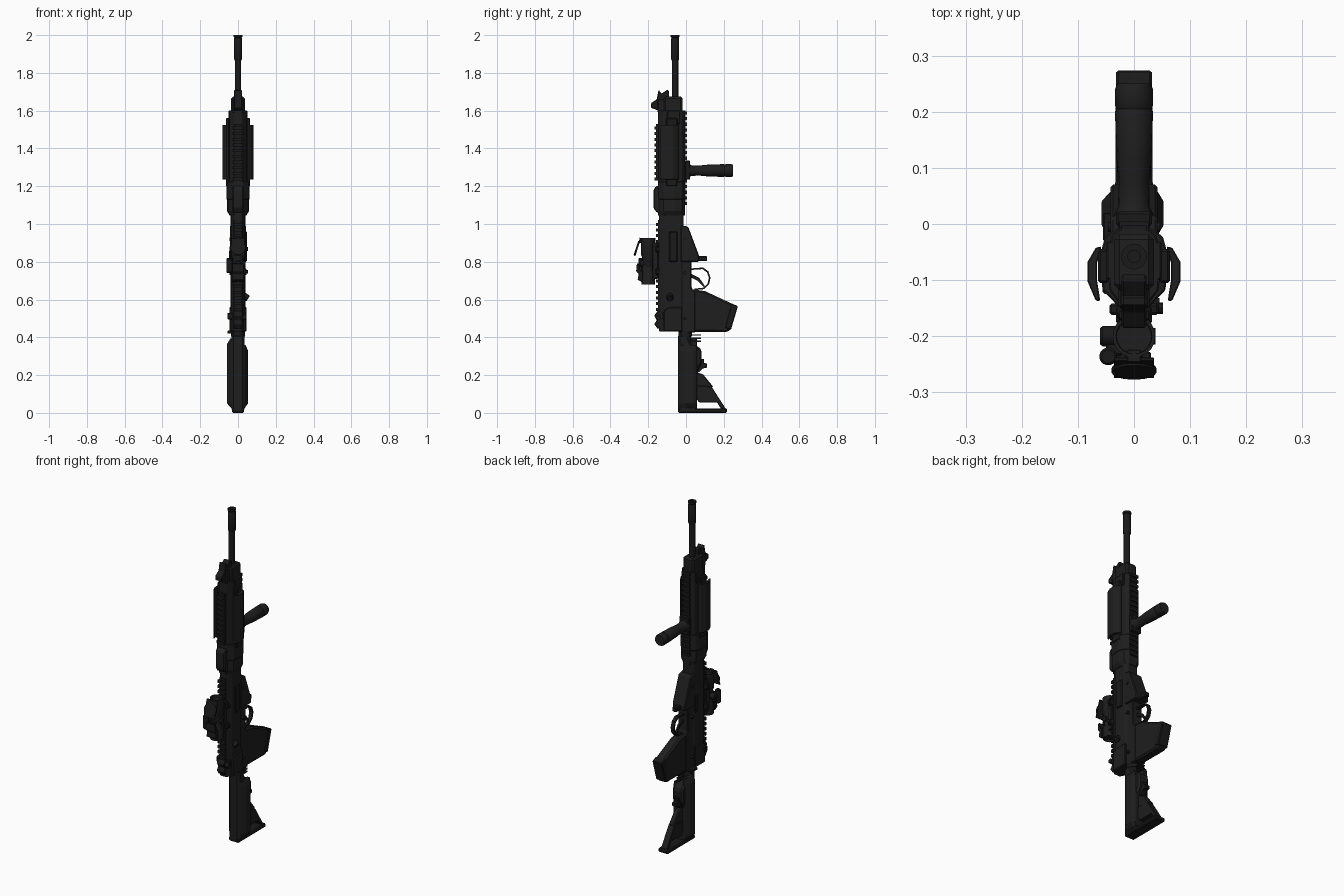
import bpy, bmesh, math
from mathutils import Vector, Matrix


def mat(name, c):
    m = bpy.data.materials.new(name)
    m.diffuse_color = (*c, 1)
    return m


BODY = mat("dark grey", (0.013, 0.013, 0.013))
METAL = mat("black metal", (0.010, 0.010, 0.011))


def finish(name, bm, m, bevel=0.0, smooth=False):
    bmesh.ops.recalc_face_normals(bm, faces=bm.faces)
    me = bpy.data.meshes.new(name)
    bm.to_mesh(me)
    bm.free()
    me.materials.append(m)
    ob = bpy.data.objects.new(name, me)
    bpy.context.collection.objects.link(ob)
    if bevel:
        b = ob.modifiers.new("bevel", 'BEVEL')
        b.width, b.segments, b.limit_method = bevel, 1, 'ANGLE'
    if smooth:
        bpy.ops.object.select_all(action='DESELECT')
        ob.select_set(True)
        bpy.context.view_layer.objects.active = ob
        bpy.ops.object.shade_smooth_by_angle(angle=math.radians(35))
    return ob


def loft(name, rings, m, bevel=0.0, smooth=False):
    """Skin a list of closed rings and cap the ends."""
    bm = bmesh.new()
    vs = [[bm.verts.new(p) for p in r] for r in rings]
    n = len(vs[0])
    for a, b in zip(vs, vs[1:]):
        for i in range(n):
            bm.faces.new((a[i], a[(i + 1) % n], b[(i + 1) % n], b[i]))
    bm.faces.new(vs[0])
    bm.faces.new(vs[-1])
    return finish(name, bm, m, bevel, smooth)


def box(name, x0, x1, y0, y1, z0, z1, m=BODY, bevel=0.004):
    q = [(x0, y0), (x1, y0), (x1, y1), (x0, y1)]
    return loft(name, [[(x, y, z) for x, y in q] for z in (z0, z1)], m, bevel)


def side(name, pts, x0, x1, m=BODY, bevel=0.005):
    """Side profile (y, z) extruded across x."""
    return loft(name, [[(x, y, z) for y, z in pts] for x in (x0, x1)], m, bevel)


def section(name, pts, zs, m=BODY, bevel=0.003):
    """Plan section (x, y) extruded along z."""
    return loft(name, [[(x, y, z) for x, y in pts] for z in zs], m, bevel)


def turned(name, origin, axis, prof, m=METAL, n=20):
    """Round part: profile of (distance along axis, radius)."""
    q = Vector(axis).to_track_quat('Z', 'Y')
    rings = [[Vector(origin) + q @ Vector((r * math.cos(t), r * math.sin(t), d))
              for t in (2 * math.pi * i / n for i in range(n))] for d, r in prof]
    return loft(name, rings, m, 0, True)


def teeth(name, x, y0, y1, z0, z1, step=0.03):
    """Rail: a solid spine with evenly spaced cross ribs."""
    bm = bmesh.new()
    spans = [(z0 + i * step, z0 + i * step + step * 0.55) for i in range(int((z1 - z0) / step))]
    for a, b in spans:
        mtx = Matrix.Translation((0, (y0 + y1) / 2, (a + b) / 2)) @ Matrix.Diagonal((2 * x, abs(y1 - y0), b - a, 1))
        bmesh.ops.create_cube(bm, size=1, matrix=mtx)
    finish(name, bm, METAL)


BY = -0.058  # bore line

# Barrel and muzzle device
turned("barrel", (0, BY, 1.1), (0, 0, 1), [(0, .017), (.77, .017)])
turned("muzzle_device", (0, BY, 1.865), (0, 0, 1),
       [(0, .017), (.008, .022), (.115, .022), (.12, .019), (.125, .023), (.135, .023), (.135, .011), (.09, .011)])

# Handguard: chamfered tube with a narrower nose
hg = [(-.024, -.148), (.024, -.148), (.05, -.118), (.055, -.06), (.046, -.022), (.024, -.006),
      (-.024, -.006), (-.046, -.022), (-.055, -.06), (-.05, -.118)]
section("handguard", [(x * .88, y) for x, y in hg], (1.1, 1.6))
section("handguard_collar", [(x * 1.12, y) for x, y in hg], (1.13, 1.225))
loft("handguard_rear_taper", [[(x * s, y, z) for x, y in hg] for z, s in ((1.045, .8), (1.07, 1.08), (1.13, 1.08))], BODY)
box("handguard_nose", -.036, .036, -.118, -.018, 1.58, 1.675, bevel=.01)
box("front_sight_base", -.028, .028, -.15, -.10, 1.59, 1.66)
side("front_sight", [(-.145, 1.6), (-.185, 1.615), (-.185, 1.64), (-.155, 1.66), (-.145, 1.71),
                     (-.13, 1.69), (-.10, 1.71), (-.09, 1.705), (-.09, 1.6)], -.022, .022, METAL, .003)

# Rails
box("upper_front_rail", -.022, .022, -.158, -.14, 1.23, 1.53, METAL, 0)
teeth("upper_front_rail_ribs", .026, -.168, -.155, 1.23, 1.53)
box("lower_rail", -.022, .022, -.01, -.002, 1.1, 1.6, METAL, 0)
teeth("lower_rail_ribs", .026, -.006, .005, 1.1, 1.61)
box("receiver_rail", -.02, .02, -.148, -.12, .53, 1.02, METAL, 0)
teeth("receiver_rail_ribs", .025, -.16, -.145, .54, 1.02)

# Curved rail covers and side rails, both sides
for s, tag in ((1, "right"), (-1, "left")):
    box(tag + "_side_rail", s * .045, s * .064, -.105, -.045, 1.2, 1.56, METAL)
    cover = [(.058, -.04), (.068, -.042), (.083, -.068), (.083, -.102), (.068, -.137), (.060, -.137), (.066, -.1), (.066, -.07)]
    section(tag + "_rail_cover", [(s * x, y) for x, y in cover], (1.235, 1.525), BODY, .002)
    box(tag + "_nose_rib", s * .03, s * .05, -.10, -.03, 1.53, 1.6)

# Folded sight block behind the handguard
side("rear_block", [(-.13, 1.06), (-.155, 1.06), (-.172, 1.085), (-.172, 1.18), (-.16, 1.2), (-.13, 1.2)], -.03, .03)

# Upper and lower receiver
up = [(-.02, -.142), (.02, -.142), (.038, -.11), (.041, -.03), (.03, -.012), (-.03, -.012), (-.041, -.03), (-.038, -.11)]
section("upper_receiver", up, (.43, 1.1))
side("lower_receiver", [(-.04, .43), (.05, .425), (.05, .64), (.03, .66), (.03, .8), (.0, .99), (-.04, .99)], -.032, .032)
side("magazine_well", [(-.03, .8), (.068, .8), (.07, .83), (.012, .985), (-.03, .995)], -.042, .042)
box("magazine_catch", -.014, .014, .06, .112, .803, .83, METAL)
box("ejection_cover", .036, .047, -.09, -.045, .8, .96, METAL)
side("receiver_step", [(-.12, .43), (-.02, .43), (-.02, .56), (-.09, .56), (-.12, .54)], -.046, .046)
turned("forward_assist", (.03, -.085, .62), (.8, 0, -.5), [(0, .018), (.025, .018), (.028, .014)], n=12)
box("bolt_release", -.047, -.036, -.05, -.02, .76, .86, METAL)
for z in (.5, .74, .92):
    turned("receiver_pin", (-.046, -.005, z), (1, 0, 0), [(0, .009), (.092, .009)], n=12)

# Charging handle and rear sight
box("charging_handle", -.056, .04, -.125, -.105, .495, .53, METAL)
side("rear_sight", [(-.12, .45), (-.15, .445), (-.168, .47), (-.155, .49), (-.168, .515), (-.15, .54), (-.12, .54)], -.024, .024, METAL, .003)
turned("sight_knob", (.02, -.145, .505), (1, 0, 0), [(0, .013), (.025, .013)], n=12)

# Trigger and its rounded guard
prof = [(.03 , .765), (.09, .77), (.118, .75), (.13, .715), (.122, .68), (.095, .655), (.045, .65)]
inner = [(.045, .658), (.092, .663), (.114, .685), (.121, .715), (.111, .744), (.087, .761), (.03, .757)]
bm = bmesh.new()
v = [[bm.verts.new((x, y, z)) for y, z in prof + inner] for x in (-.011, .011)]
k = len(prof)
for i in range(k - 1):
    a, b, c, d = i, i + 1, 2 * k - 2 - i, 2 * k - 1 - i
    for r in v:
        bm.faces.new((r[a], r[b], r[c], r[d]))
    bm.faces.new((v[0][a], v[0][b], v[1][b], v[1][a]))
    bm.faces.new((v[0][c], v[0][d], v[1][d], v[1][c]))
finish("trigger_guard", bm, METAL)
side("trigger", [(.02, .72), (.06, .70), (.095, .665), (.1, .672), (.07, .715), (.02, .74)], -.006, .006, METAL, .001)

# Pistol grip: six-sided block widening toward its base
grip = [(0, .43), (.03, .655), (.10, .645), (.272, .565), (.262, .53), (.238, .445), (.22, .428)]
side("pistol_grip", grip, -.03, .03, BODY, .009)
side("grip_base", [(.24, .58), (.275, .565), (.238, .44), (.205, .45)], -.032, .032, METAL, .004)

# Vertical foregrip
box("foregrip_clamp", -.032, .032, -.004, .022, 1.235, 1.335, METAL)
turned("foregrip", (0, .015, 1.283), (0, 1, 0),
       [(0, .036), (.015, .028), (.06, .027), (.10, .031), (.185, .034), (.19, .031), (.197, .034), (.225, .034), (.235, .03)], BODY)

# Buffer tube, castle ring and prongs
turned("buffer_tube", (0, -.004, .1), (0, 0, 1), [(0, .03), (.34, .03)])
turned("tube_ring", (0, -.004, .405), (0, 0, 1), [(0, .036), (.028, .036)])
box("sling_plate", -.055, .03, -.03, .02, .42, .435, METAL, .002)
for z in (.375, .392, .409):
    box("tube_stop", -.008, .008, .02, .08, z, z + .007, METAL, 0)

# Stock: central shell with storage tubes on both sides
side("stock_shell", [(-.042, .008), (-.042, .415), (.008, .415), (.03, .36), (.07, .35), (.083, .33), (.083, .26), (.058, .22), (.058, .008)], -.034, .034, BODY, .01)
for s, x, top in ((1, .053, .36), (-1, .058, .395)):
    tube = [(.02, -.036), (.036, -.03), (x, -.002), (x, .04), (.042, .058), (.02, .058)]
    loft("stock_side_tube", [[(s * min(px, lim), y, z) for px, y in tube] for z, lim in
                             ((.025, .035), (.05, .06), (top - .03, .06), (top, .04))], BODY, .002)
box("butt_pad", -.033, .033, -.042, .218, 0, .024, METAL, .006)
side("stock_web", [(.05, .215), (.09, .205), (.145, .137), (.125, .135), (.05, .135)], -.016, .016)
side("stock_strut", [(.05, .145), (.135, .14), (.21, .022), (.185, .022), (.165, .055), (.07, .055), (.05, .08)], -.02, .02, BODY, .003)
side("stock_lever", [(.05, .29), (.095, .285), (.095, .265), (.112, .26), (.112, .24), (.09, .235), (.05, .2)], -.014, .014, METAL, .002)

# Optic: mount, stepped body, turrets and flip-up covers
OY = -.2
box("optic_mount", -.032, .032, -.178, -.146, .71, .9)
for z in (.73, .85):
    box("mount_clamp", -.044, .044, -.162, -.142, z, z + .035, METAL)
    turned("mount_nut", (.04, -.15, z + .017), (1, 0, 0), [(0, .01), (.012, .01)], n=8)
turned("optic_body", (0, OY, .68), (0, 0, 1),
       [(.012, .03), (0, .031), (0, .036), (.06, .036), (.075, .029), (.135, .029), (.155, .038), (.245, .038), (.245, .032), (.23, .031)], BODY)
turned("left_turret", (-.02, OY, .79), (-1, 0, 0), [(0, .018), (.036, .018), (.041, .014)], n=14)
turned("right_turret", (.02, OY, .79), (1, 0, 0), [(0, .015), (.018, .015)], n=14)
turned("top_turret", (0, -.22, .79), (0, -1, 0), [(0, .016), (.022, .016), (.025, .012)], n=14)
turned("side_lamp", (-.046, -.236, .74), (0, 0, 1), [(0, .012), (.005, .016), (.075, .016), (.08, .012)], n=14)
box("lamp_bracket", -.05, -.02, -.235, -.21, .75, .8, METAL)
turned("front_lens_cover", (0, -.257, .872), (0, -.1, .034), [(0, .04), (.008, .04)], n=18).scale = (1, 1, 1)
side("front_cover_plate", [(-.238, .925), (-.244, .925), (-.275, .83), (-.268, .83)], -.036, .036, METAL, .001)
side("cover_hinge", [(-.225, .92), (-.246, .928), (-.246, .90), (-.225, .9)], -.012, .012, METAL, .001)
side("rear_lens_cover", [(-.23, .69), (-.256, .705), (-.25, .735), (-.264, .75), (-.26, .79), (-.25, .79), (-.24, .75), (-.228, .75)], -.03, .03, METAL, .002)
